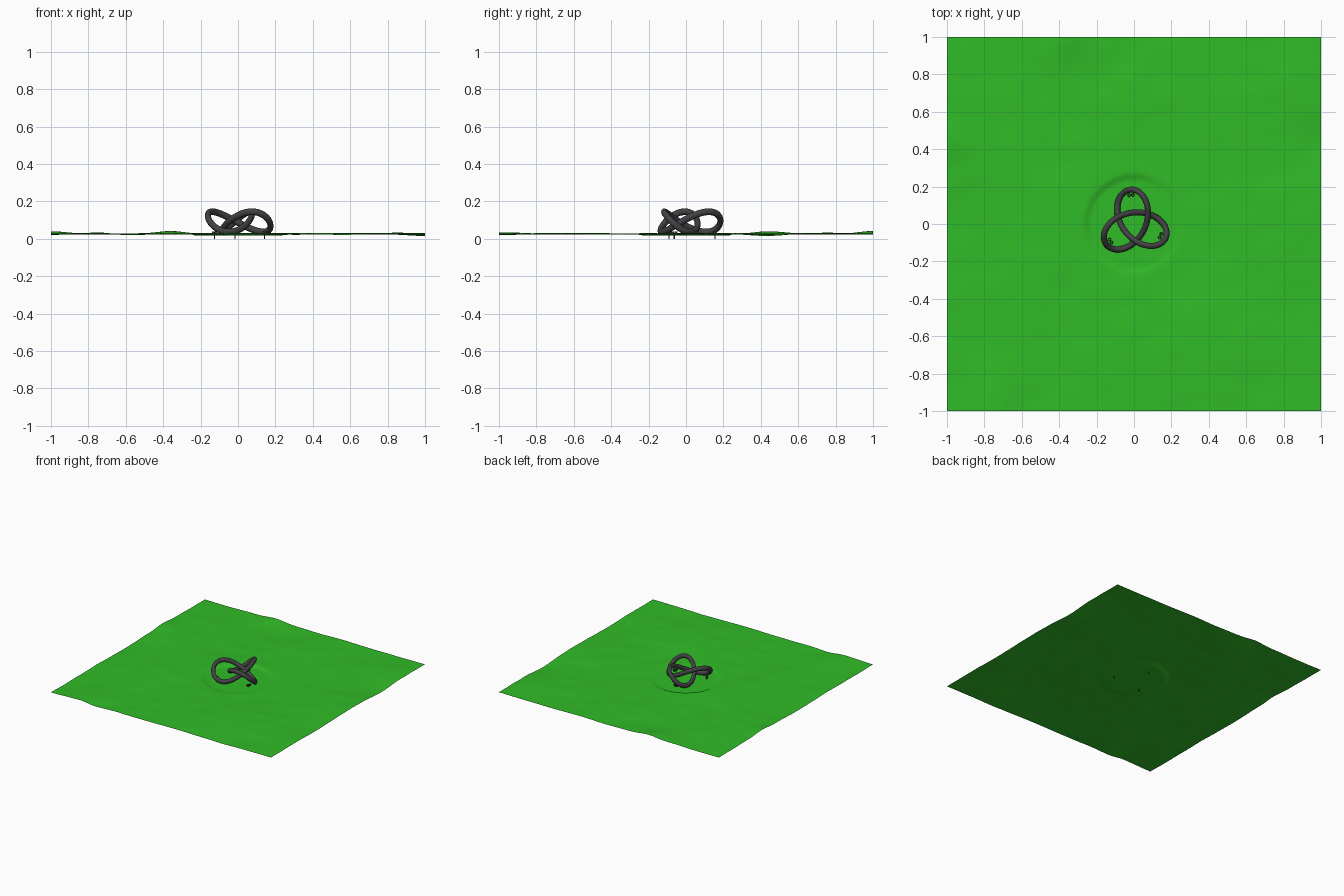
import bpy, bmesh, math
from mathutils import Vector, noise

if "Cube" in bpy.data.objects:
    bpy.data.objects.remove(bpy.data.objects["Cube"])


def material(name, rgb):
    m = bpy.data.materials.new(name)
    m.diffuse_color = (*rgb, 1)
    m.use_nodes = True
    m.node_tree.nodes["Principled BSDF"].inputs["Base Color"].default_value = m.diffuse_color
    return m


def finish(bm, name, mat, angle=None):
    me = bpy.data.meshes.new(name)
    bm.to_mesh(me)
    bm.free()
    ob = bpy.data.objects.new(name, me)
    bpy.context.collection.objects.link(ob)
    me.materials.append(mat)
    if angle:
        bpy.ops.object.select_all(action='DESELECT')
        ob.select_set(True)
        bpy.context.view_layer.objects.active = ob
        bpy.ops.object.shade_smooth_by_angle(angle=math.radians(angle))
    return ob


grass = material("grass_green", (0.03, 0.5, 0.02))
dark = material("dark_metal", (0.055, 0.055, 0.06))

# Lawn: open sheet with gentle bumps and a shallow round bed in the middle
BUMPS = [(-0.35, 1.0, 0.014), (-0.6, -1.0, -0.012), (-0.72, -1.0, 0.006),
         (1.0, 0.45, -0.012), (-1.0, 0.45, 0.012)]


def ground(x, y):
    z = 0.027
    z += 0.008 * noise.noise(Vector((x * 2.3 + 5, y * 2.3 + 2, 0.3)))
    z += 0.003 * noise.noise(Vector((x * 6 + 1, y * 8, 4.7)))
    for bx, by, h in BUMPS:
        z += h * math.exp(-((x - bx) ** 2 + (y - by) ** 2) / 0.012)
    r = math.hypot(x, y)
    f = min(1, max(0, (0.262 - r) / 0.02))
    return max(0.008, z * (1 - f) + 0.019 * f)


bm = bmesh.new()
bmesh.ops.create_grid(bm, x_segments=120, y_segments=120, size=1)
for v in bm.verts:
    v.co.z = ground(v.co.x, v.co.y)
finish(bm, "lawn", grass, 40)

# Knot sculpture: three-lobed knot swept with a flattened oval section
S, AMP, MID, TURN = 0.0615, 0.054, 0.091, math.radians(66)
N, M = 180, 12


def knot(t):
    x = S * (math.sin(t) + 2 * math.sin(2 * t))
    y = S * (math.cos(t) - 2 * math.cos(2 * t))
    c, s = math.cos(TURN), math.sin(TURN)
    return Vector((x * c - y * s, x * s + y * c, MID + AMP * math.sin(3 * t)))


bm = bmesh.new()
rings = []
for i in range(N):
    t = 2 * math.pi * i / N
    p = knot(t)
    tan = (knot(t + 0.01) - knot(t - 0.01)).normalized()
    side = tan.cross(Vector((0, 0, 1))).normalized()
    up = side.cross(tan)
    ring = []
    for j in range(M):
        a = 2 * math.pi * j / M
        ring.append(bm.verts.new(p + side * 0.016 * math.cos(a) + up * 0.018 * math.sin(a)))
    rings.append(ring)
for i in range(N):
    a, b = rings[i], rings[(i + 1) % N]
    for j in range(M):
        k = (j + 1) % M
        bm.faces.new((a[j], a[k], b[k], b[j]))
bmesh.ops.recalc_face_normals(bm, faces=bm.faces)
finish(bm, "knot_sculpture", dark, 40)

# Small open spotlights, one inside each lobe, with a stake into the ground
for i in range(3):
    a = math.radians(96 + 120 * i)
    base = Vector((0.155 * math.cos(a), 0.155 * math.sin(a), 0))
    bm = bmesh.new()
    stake = bmesh.ops.create_cone(bm, cap_ends=False, segments=8, radius1=0.003,
                                  radius2=0.003, depth=0.03)["verts"]
    bmesh.ops.translate(bm, verts=stake, vec=base + Vector((0, 0, 0.015)))
    for s in (-1, 1):
        head = bmesh.ops.create_cone(bm, cap_ends=False, segments=10, radius1=0.005,
                                     radius2=0.009, depth=0.014)["verts"]
        off = Vector((-math.sin(a), math.cos(a), 0)) * 0.01 * s
        bmesh.ops.translate(bm, verts=head, vec=base + off + Vector((0, 0, 0.033)))
    finish(bm, "spotlight_%d" % (i + 1), dark, 40)
